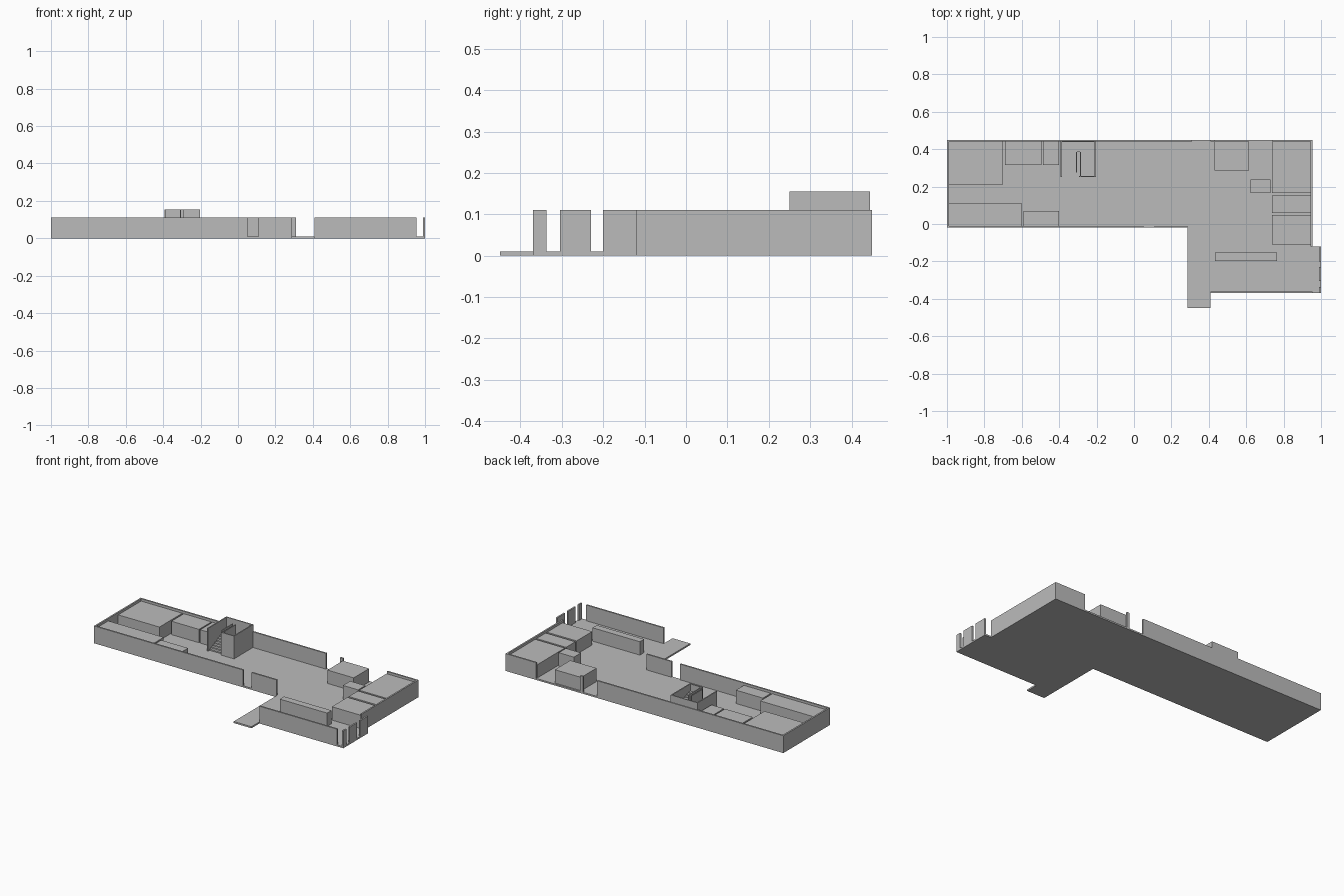
import bpy
import bmesh

cube = bpy.data.objects.get("Cube")
if cube:
    bpy.data.objects.remove(cube)

grey = bpy.data.materials.new("plain_grey")
grey.use_nodes = True
colour = (0.5, 0.5, 0.5, 1)
grey.diffuse_color = colour
grey.node_tree.nodes["Principled BSDF"].inputs["Base Color"].default_value = colour

FLOOR = 0.01      # slab thickness
WALL = 0.11       # wall top
UNIT = 0.095      # furniture top
TOWER = 0.155     # stairwell top
T = 0.01          # wall thickness


def finish(name, bm):
    bmesh.ops.recalc_face_normals(bm, faces=bm.faces)
    mesh = bpy.data.meshes.new(name)
    bm.to_mesh(mesh)
    bm.free()
    mesh.materials.append(grey)
    obj = bpy.data.objects.new(name, mesh)
    bpy.context.collection.objects.link(obj)
    return obj


def prism(name, outline, z0, z1):
    """Extrude a flat outline straight up."""
    bm = bmesh.new()
    face = bm.faces.new([bm.verts.new((x, y, z0)) for x, y in outline])
    top = bmesh.ops.extrude_face_region(bm, geom=[face])["geom"]
    verts = [v for v in top if isinstance(v, bmesh.types.BMVert)]
    bmesh.ops.translate(bm, verts=verts, vec=(0, 0, z1 - z0))
    return finish(name, bm)


def box(name, x0, x1, y0, y1, z1, z0=FLOOR):
    return prism(name, [(x0, y0), (x1, y0), (x1, y1), (x0, y1)], z0, z1)


# Floor slab with the entrance path
prism("floor", [(-1, -0.02), (0.285, -0.02), (0.285, -0.45), (0.41, -0.45),
                (0.41, -0.37), (1, -0.37), (1, -0.12), (0.955, -0.12),
                (0.955, 0.45), (-1, 0.45)], 0, FLOOR)

# Outer walls, running along x
for name, x0, x1, y in [("back_wall_long", -1, 0.31, 0.44),
                        ("back_wall_post", 0.41, 0.43, 0.44),
                        ("back_wall_short", 0.74, 0.955, 0.44),
                        ("front_wall_long", -1, 0.05, -0.02),
                        ("front_wall_short", 0.11, 0.285, -0.02),
                        ("porch_wall", 0.41, 0.955, -0.37)]:
    box(name, x0, x1, y, y + T, WALL)

# Outer walls, running along y
for name, x, y0, y1 in [("right_end_wall", -1, -0.01, 0.44),
                        ("left_end_wall", 0.945, -0.12, 0.44),
                        ("window_pier_front", 0.99, -0.37, -0.337),
                        ("window_pier_middle", 0.99, -0.305, -0.23),
                        ("window_pier_rear", 0.99, -0.2, -0.12)]:
    box(name, x, x + T, y0, y1, WALL)

# Room blocks and counters
for name, x0, x1, y0, y1 in [
        ("large_room_block", -0.99, -0.7, 0.21, 0.44),
        ("front_room_block", -0.99, -0.6, -0.01, 0.11),
        ("front_cabinet", -0.59, -0.4, -0.01, 0.07),
        ("back_room_block", -0.69, -0.495, 0.315, 0.44),
        ("closet_block", -0.487, -0.4, 0.315, 0.44),
        ("back_counter_block", 0.43, 0.615, 0.285, 0.44),
        ("small_desk", 0.623, 0.73, 0.165, 0.237),
        ("side_room_back", 0.737, 0.945, 0.165, 0.44),
        ("side_room_middle", 0.737, 0.945, 0.06, 0.153),
        ("side_room_front", 0.737, 0.945, -0.11, 0.047),
        ("long_counter", 0.432, 0.765, -0.197, -0.153)]:
    box(name, x0, x1, y0, y1, UNIT)

# Stairwell walls and rails
box("stairwell_right_wall", -0.393, -0.386, 0.25, 0.445, TOWER)
box("stairwell_left_wall", -0.21, -0.203, 0.25, 0.445, TOWER)
box("stairwell_back_wall", -0.386, -0.21, 0.438, 0.445, TOWER)
box("stairwell_front_wall", -0.295, -0.21, 0.25, 0.257, TOWER)
box("lower_rail", -0.31, -0.304, 0.275, 0.385, TOWER)
box("upper_rail", -0.29, -0.284, 0.257, 0.385, TOWER)


def flight(name, x0, x1, y0, y1, z0, z1, base, steps=7):
    """Solid staircase climbing from y0 to y1."""
    run, rise = (y1 - y0) / steps, (z1 - z0) / steps
    profile = [(y0, base)]
    for i in range(steps):
        z = z0 + rise * (i + 1)
        profile += [(y0 + run * i, z), (y0 + run * (i + 1), z)]
    profile.append((y1, base))
    bm = bmesh.new()
    face = bm.faces.new([bm.verts.new((x0, y, z)) for y, z in profile])
    side = bmesh.ops.extrude_face_region(bm, geom=[face])["geom"]
    verts = [v for v in side if isinstance(v, bmesh.types.BMVert)]
    bmesh.ops.translate(bm, verts=verts, vec=(x1 - x0, 0, 0))
    return finish(name, bm)


# Two flights around a landing
LANDING = 0.065
flight("lower_flight", -0.386, -0.31, 0.265, 0.385, FLOOR, LANDING, FLOOR)
box("landing", -0.386, -0.21, 0.385, 0.438, LANDING)
flight("upper_flight", -0.284, -0.21, 0.385, 0.257, LANDING, 0.11, FLOOR)
